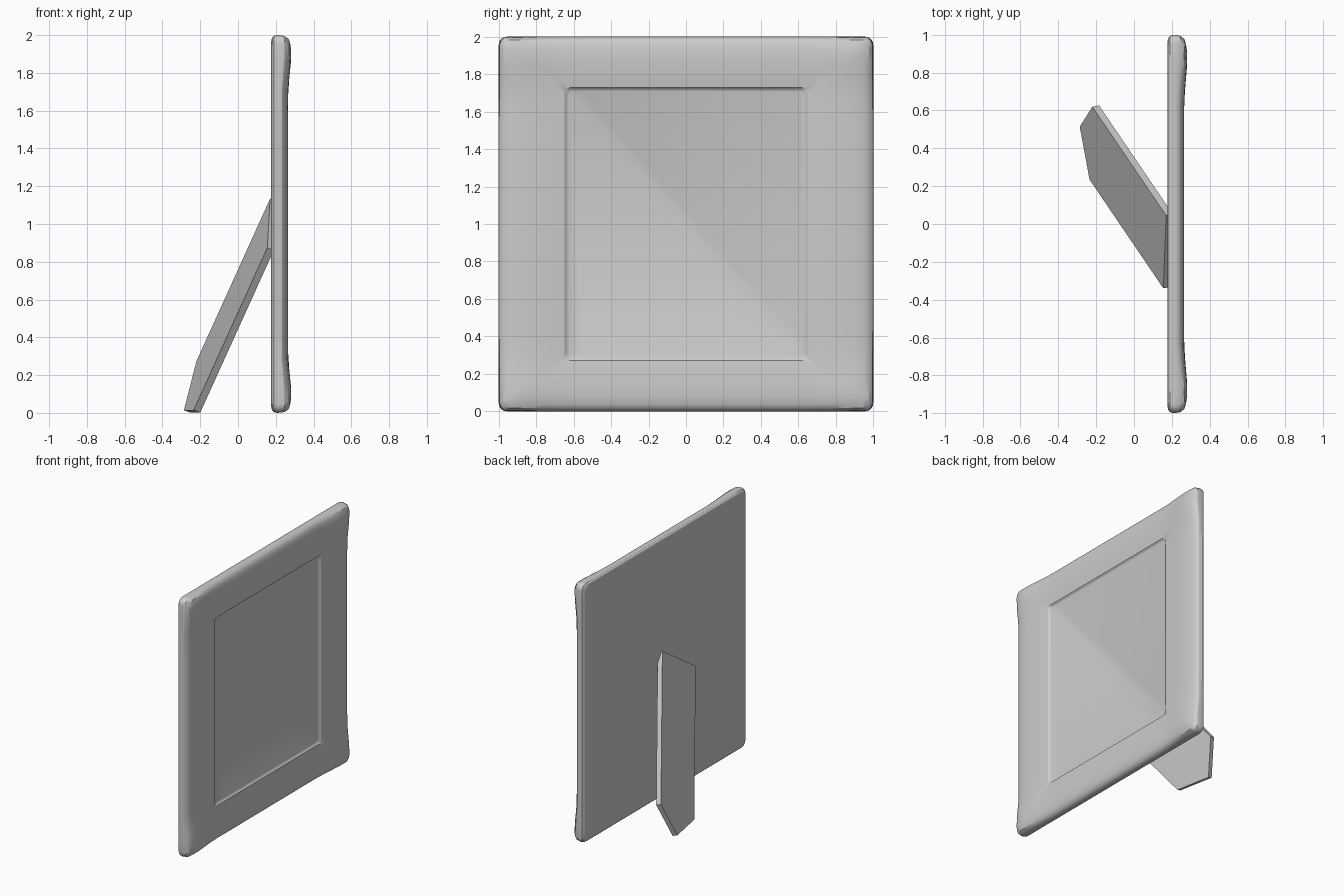
import bpy, bmesh, math
from mathutils import Vector

if "Cube" in bpy.data.objects:
    bpy.data.objects.remove(bpy.data.objects["Cube"])


def finish(bm, name, smooth):
    bmesh.ops.recalc_face_normals(bm, faces=bm.faces)
    mesh = bpy.data.meshes.new(name)
    bm.to_mesh(mesh)
    bm.free()
    ob = bpy.data.objects.new(name, mesh)
    bpy.context.collection.objects.link(ob)
    if smooth:
        bpy.ops.object.select_all(action='DESELECT')
        ob.select_set(True)
        bpy.context.view_layer.objects.active = ob
        bpy.ops.object.shade_smooth_by_angle()
    return ob


def ease(v):
    v = min(1.0, max(0.0, v))
    return v * v * (3 - 2 * v)


def rounded_rect(hy, hz, r, side=24, arc=5):
    """Closed loop of (y, z) points with the same count for every size."""
    corners = []
    for k, (sy, sz) in enumerate([(1, 1), (-1, 1), (-1, -1), (1, -1)]):
        cy, cz = sy * (hy - r), sz * (hz - r)
        corners.append([(cy + r * math.cos((k + i / arc) * math.pi / 2),
                         cz + r * math.sin((k + i / arc) * math.pi / 2))
                        for i in range(arc + 1)])
    pts = []
    for k in range(4):
        pts += corners[k]
        (ay, az), (by, bz) = corners[k][-1], corners[(k + 1) % 4][0]
        pts += [(ay + (by - ay) * i / side, az + (bz - az) * i / side)
                for i in range(1, side)]
    return pts


# Picture frame: border profile (x, inset fraction) from back to recessed panel
profile = [(0.176, 0.12), (0.180, 0.05), (0.190, 0.015), (0.21, 0), (0.232, 0.015),
           (0.248, 0.06), (0.257, 0.13), (0.263, 0.25), (0.265, 0.4), (0.264, 0.6),
           (0.259, 0.8), (0.254, 0.94), (0.243, 0.975), (0.240, 1.0)]
bm = bmesh.new()
loops = []
for i, (x, t) in enumerate(profile):
    loop = []
    for y, z in rounded_rect(1 - 0.375 * t, 1 - 0.29 * t, 0.045 - 0.02 * t):
        # the four corners swell forward
        swell = 0.018 * ease((abs(y) - 0.62) / 0.28) * ease((abs(z) - 0.68) / 0.22)
        front = ease((x - 0.205) / 0.04)
        loop.append(bm.verts.new((x + swell * front, y, z + 1)))
    loops.append(loop)
for a, b in zip(loops, loops[1:]):
    n = len(a)
    for j in range(n):
        bm.faces.new((a[j], a[(j + 1) % n], b[(j + 1) % n], b[j]))
bm.faces.new(loops[0])
bm.faces.new(loops[-1])
finish(bm, "picture_frame", True)

# Easel leg: flat plank with a pointed foot, leaning diagonally behind
base = Vector((-0.235, 0.235, 0.014))
along = Vector((0.39, -0.575, 0.86))
across = Vector((0.015, 0.385, 0.26))
thick = across.cross(along).normalized() * 0.038
outline = [(0, 0), (0.5, -0.152), (1, 0), (1, 1), (0, 1)]
bm = bmesh.new()
outer = [bm.verts.new(base + across * w + along * l) for w, l in outline]
inner = [bm.verts.new(v.co + thick) for v in outer]
bm.faces.new(outer)
bm.faces.new(inner)
for i in range(5):
    j = (i + 1) % 5
    bm.faces.new((outer[i], outer[j], inner[j], inner[i]))
finish(bm, "easel_leg", False)
